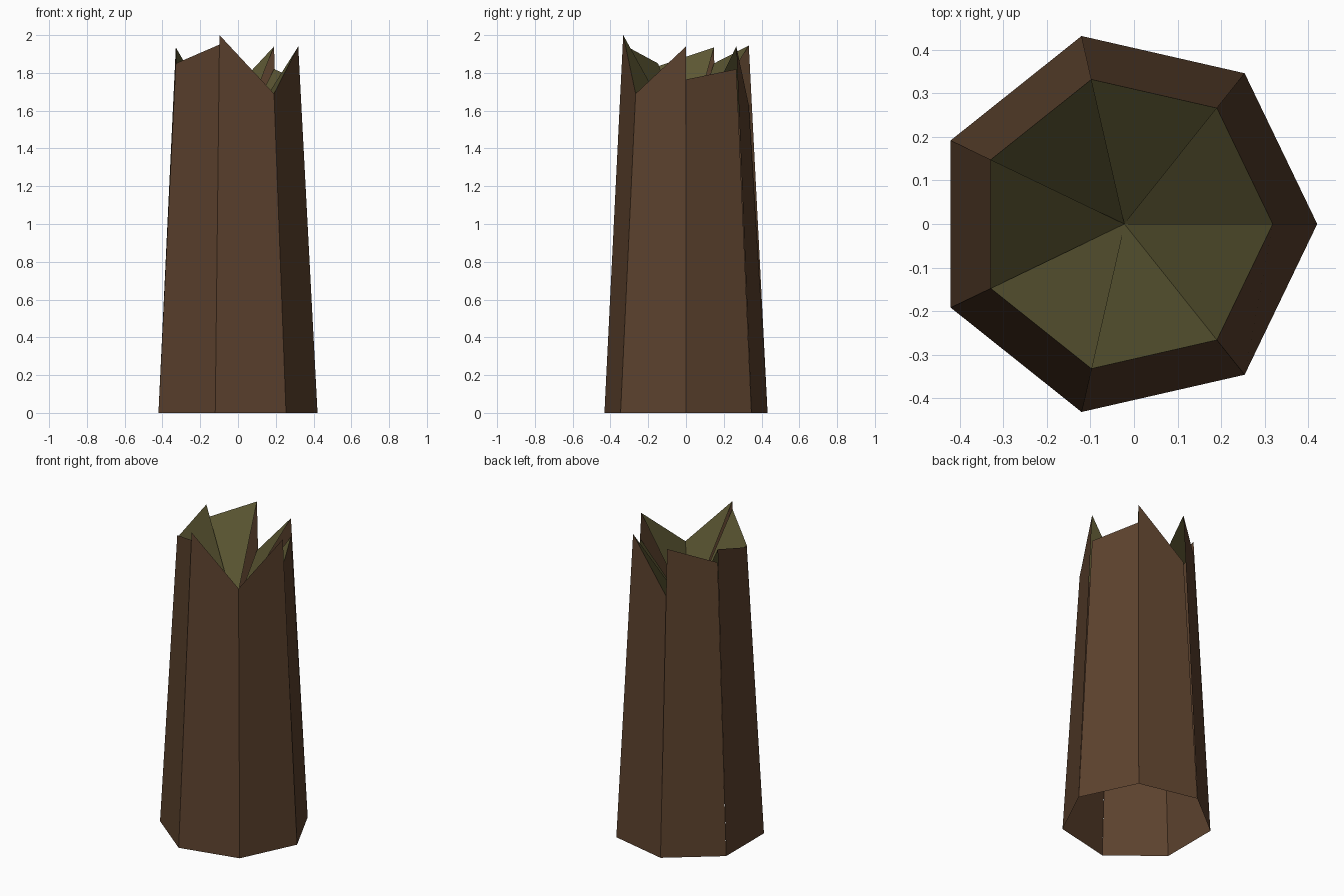
import bpy
from math import cos, sin, tau

if "Cube" in bpy.data.objects:
    bpy.data.objects.remove(bpy.data.objects["Cube"])

SIDES = 7
CX = -0.022                      # heptagon centre, so the bounds are centred on x
R_BASE, R_TOP = 0.443, 0.341
HOLLOW_Z = 1.40                  # bottom of the splintered hollow

# Broken rim: start and end height of each side's top edge
RIM = [(1.765, 1.82), (1.94, 1.63), (1.945, 1.85), (1.935, 1.835),
       (1.85, 1.95), (2.0, 1.69), (1.69, 1.94)]


def corner(i, r, z):
    a = tau * i / SIDES
    return (CX + r * cos(a), r * sin(a), z)


def build(name, polys, color):
    verts, faces = [], []
    for poly in polys:
        faces.append(range(len(verts), len(verts) + len(poly)))
        verts += poly
    mesh = bpy.data.meshes.new(name)
    mesh.from_pydata(verts, [], [list(f) for f in faces])
    mat = bpy.data.materials.new(name)
    mat.diffuse_color = (*color, 1)
    mat.use_nodes = True
    mat.node_tree.nodes["Principled BSDF"].inputs["Base Color"].default_value = mat.diffuse_color
    mesh.materials.append(mat)
    obj = bpy.data.objects.new(name, mesh)
    bpy.context.collection.objects.link(obj)
    return obj


# Bark: one tapered plank per side, open at the bottom
bark = [[corner(i, R_BASE, 0), corner(i + 1, R_BASE, 0),
         corner(i + 1, R_TOP, b), corner(i, R_TOP, a)]
        for i, (a, b) in enumerate(RIM)]
build("trunk_bark", bark, (0.107, 0.054, 0.027))

# Hollow: splinters running from each rim edge down to the centre
hollow = [[corner(i, R_TOP, a), corner(i + 1, R_TOP, b), (CX, 0, HOLLOW_Z)]
          for i, (a, b) in enumerate(RIM)]
build("trunk_hollow", hollow, (0.107, 0.095, 0.033))
